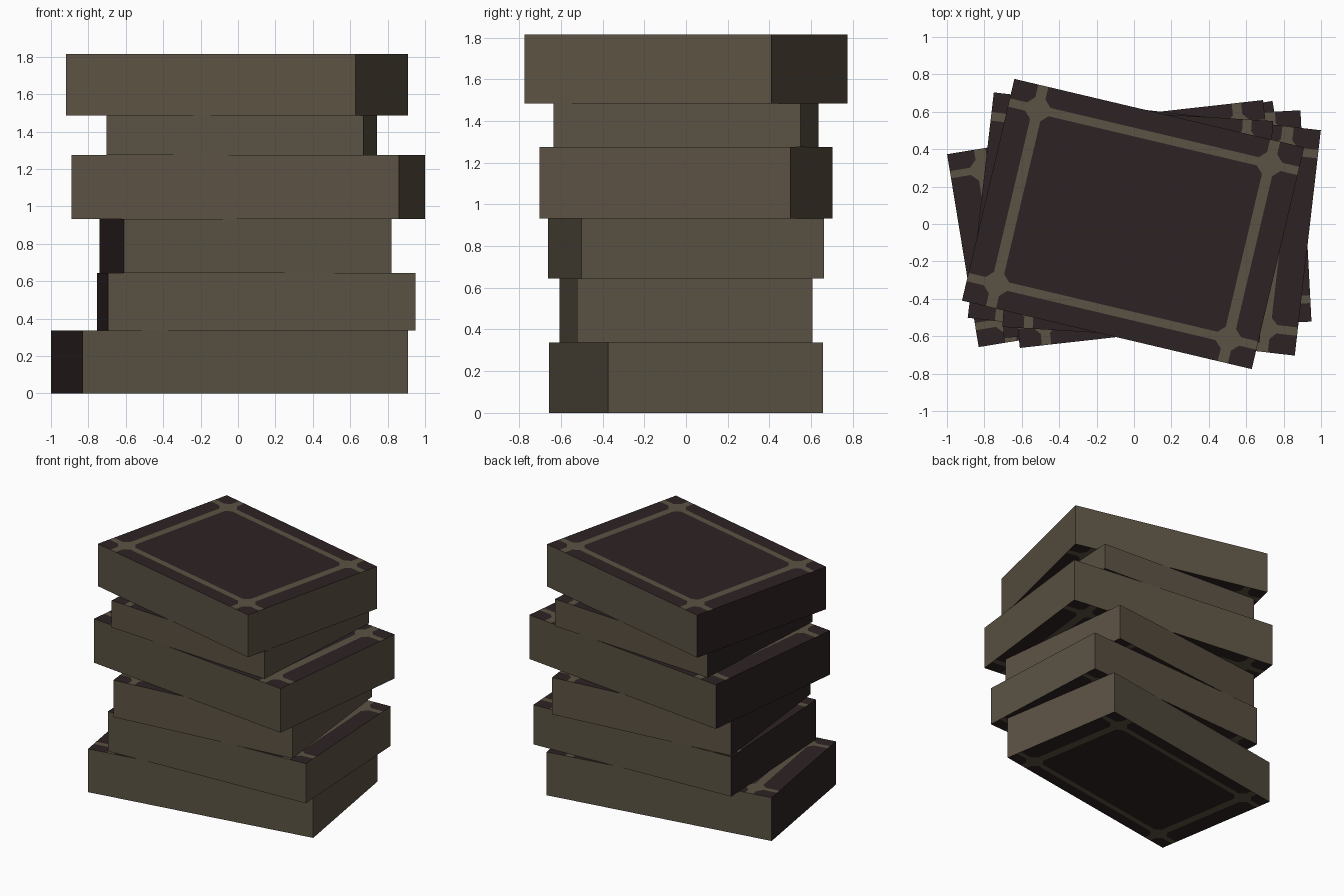
import bpy, bmesh, math
from mathutils import Vector

if "Cube" in bpy.data.objects:
    bpy.data.objects.remove(bpy.data.objects["Cube"])


def material(name, rgb):
    m = bpy.data.materials.new(name)
    m.diffuse_color = (*rgb, 1)
    m.use_nodes = True
    m.node_tree.nodes["Principled BSDF"].inputs["Base Color"].default_value = m.diffuse_color
    return m


PAGES = material("tan pages and trim", (0.104, 0.084, 0.056))
COVER = material("dark brown cover", (0.027, 0.0165, 0.0175))

# Cover trim bands, as fractions of the half width and half depth
BAND_X = (0.765, 0.835)
BAND_Y = (0.75, 0.825)
KNOT = 0.062  # distance from a band crossing to its chamfered corners


def cut(bm, faces, point, normal):
    geom = list({e for f in faces for e in f.edges} | {v for f in faces for v in f.verts}) + list(faces)
    bmesh.ops.bisect_plane(bm, geom=geom, dist=1e-5, plane_co=point, plane_no=normal)


def make_book(name, width, depth, bottom, top, centre_x, angle):
    hw, hd, hh = width / 2, depth / 2, (top - bottom) / 2
    bm = bmesh.new()
    bmesh.ops.create_cube(bm, size=1)
    bmesh.ops.scale(bm, vec=(width, depth, 2 * hh), verts=bm.verts)

    # Straight edges of the trim bands, cut into both covers
    for s in (-1, 1):
        for f in BAND_X:
            cut(bm, [p for p in bm.faces if abs(p.normal.x) < 0.5],
                (s * f * hw, 0, 0), (1, 0, 0))
        for f in BAND_Y:
            cut(bm, [p for p in bm.faces if abs(p.normal.z) > 0.5],
                (0, s * f * hd, 0), (0, 1, 0))

    # Chamfered corners where the bands cross
    cx, cy = sum(BAND_X) / 2 * hw, sum(BAND_Y) / 2 * hd
    for sx in (-1, 1):
        for sy in (-1, 1):
            knot = Vector((sx * cx, sy * cy, 0))
            for dx in (-1, 1):
                for dy in (-1, 1):
                    direction = Vector((dx, dy, 0)).normalized()
                    x_frac = BAND_X[1] if dx == sx else BAND_X[0]
                    y_frac = BAND_Y[1] if dy == sy else BAND_Y[0]
                    corner = Vector((sx * x_frac * hw, sy * y_frac * hd, 0))
                    tiles = []
                    for p in bm.faces:
                        d = p.calc_center_median() - corner
                        touches = any((v.co.xy - corner.xy).length < 1e-4 for v in p.verts)
                        if abs(p.normal.z) > 0.5 and touches and d.x * dx > 0 and d.y * dy > 0:
                            tiles.append(p)
                    cut(bm, tiles, knot + direction * KNOT, direction)

    # Colour by rule: plain spine on the left, trim bands and knots on the covers
    for p in bm.faces:
        c = p.calc_center_median()
        if abs(p.normal.z) > 0.5:
            u, v = abs(c.x), abs(c.y)
            band = BAND_X[0] < u / hw < BAND_X[1] or BAND_Y[0] < v / hd < BAND_Y[1]
            knot = abs(u - cx) + abs(v - cy) < KNOT * math.sqrt(2)
            p.material_index = 0 if band or knot else 1
        else:
            p.material_index = 1 if p.normal.x < -0.5 else 0

    mesh = bpy.data.meshes.new(name)
    bm.to_mesh(mesh)
    bm.free()
    mesh.materials.append(PAGES)
    mesh.materials.append(COVER)
    book = bpy.data.objects.new(name, mesh)
    book.location = (centre_x, 0, (bottom + top) / 2)
    book.rotation_euler.z = math.radians(angle)
    bpy.context.collection.objects.link(book)


# Stack from bottom to top: width, depth, bottom, top, centre x, turn
BOOKS = [
    (1.763, 1.045, 0.000, 0.337, -0.045, 9.3),
    (1.647, 1.131, 0.337, 0.645, 0.097, 3.0),
    (1.440, 1.172, 0.645, 0.932, 0.040, 6.4),
    (1.760, 1.213, 0.932, 1.275, 0.055, -6.6),
    (1.377, 1.187, 1.275, 1.485, 0.020, -3.5),
    (1.592, 1.218, 1.485, 1.815, -0.005, -13.3),
]
for number, spec in enumerate(BOOKS, 1):
    make_book(f"book_{number}", *spec)
